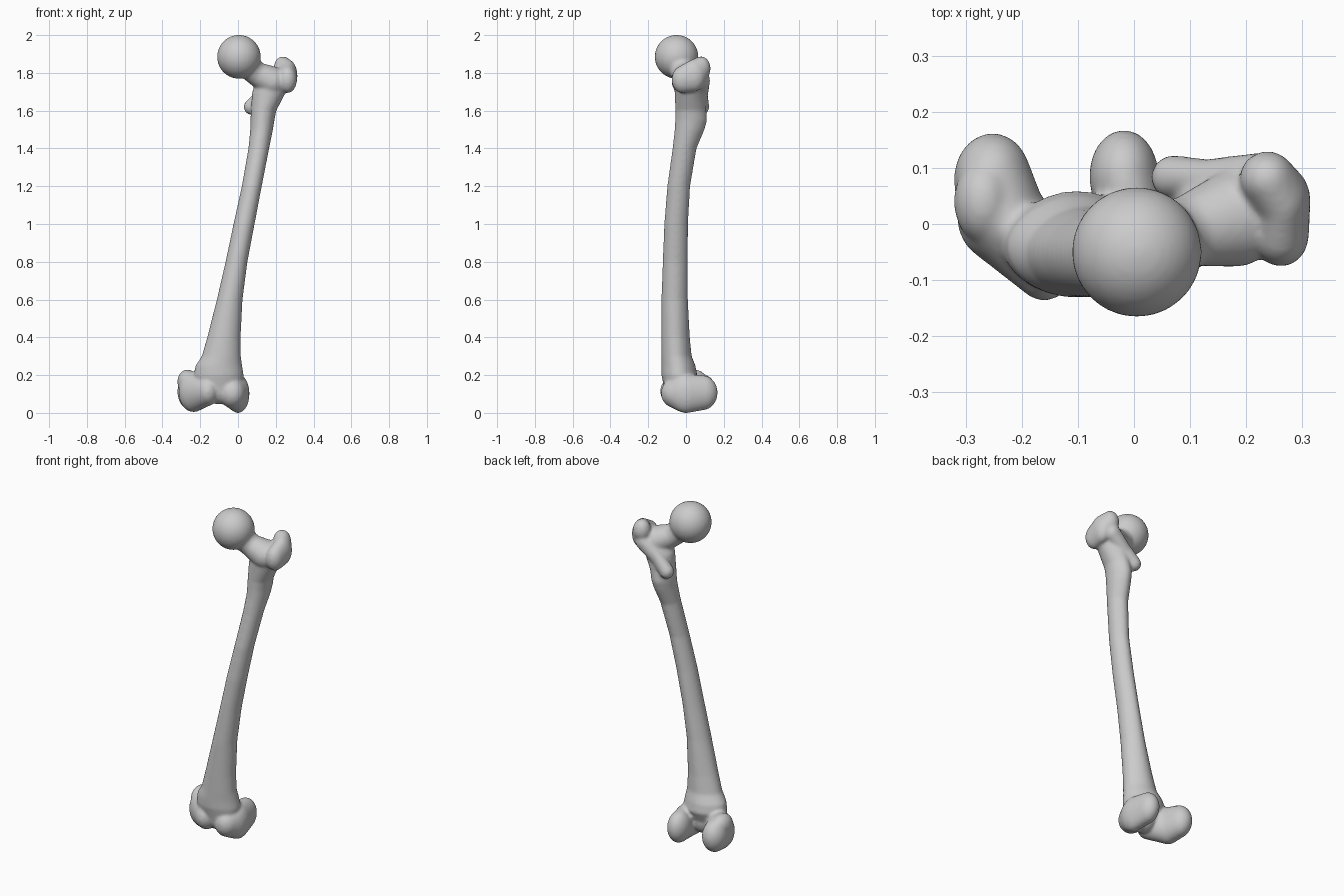
import bpy, bmesh, math
from mathutils import Vector, Matrix

bone = bpy.data.materials.new("bone_grey")
bone.diffuse_color = (0.6, 0.6, 0.6, 1)
bm = bmesh.new()


def blob(c, r):
    """Ellipsoid at c with radii r."""
    bmesh.ops.create_uvsphere(bm, u_segments=28, v_segments=18, radius=1,
                              matrix=Matrix.Translation(c) @ Matrix.Diagonal((*r, 1)))


def chain(*nodes, steps=7):
    """Row of overlapping ellipsoids blended from node to node."""
    for (c0, r0), (c1, r1) in zip(nodes, nodes[1:]):
        for i in range(steps + 1):
            t = i / steps
            blob(Vector(c0).lerp(Vector(c1), t), Vector(r0).lerp(Vector(r1), t))


def loft(sections, n=40):
    """Skin through sections (z, x min, x max, y min, y max), narrowed to a ridge at the back."""
    rings = []
    for z, x0, x1, y0, y1 in sections:
        ring = []
        for i in range(n):
            a = math.tau * i / n
            s = math.sin(a)
            pinch = 1 - 0.15 * max(s, 0) ** 2
            ring.append(bm.verts.new(((x0 + x1) / 2 + (x1 - x0) / 2 * math.cos(a) * pinch,
                                      (y0 + y1) / 2 + (y1 - y0) / 2 * s, z)))
        rings.append(ring)
    for a, b in zip(rings, rings[1:]):
        for i in range(n):
            j = (i + 1) % n
            bm.faces.new((a[i], a[j], b[j], b[i]))
    bm.faces.new(rings[0][::-1])
    bm.faces.new(rings[-1])


# Shaft, leaning outwards and bowed forwards
loft([(0.13, -0.22, 0.02, -0.115, 0.03),
      (0.20, -0.235, 0.03, -0.130, 0.06),
      (0.25, -0.225, 0.022, -0.131, 0.05),
      (0.30, -0.192, 0.015, -0.131, 0.03),
      (0.40, -0.163, 0.014, -0.131, 0.020),
      (0.60, -0.112, 0.024, -0.130, 0.010),
      (0.80, -0.066, 0.050, -0.123, 0.009),
      (1.00, -0.024, 0.088, -0.115, 0.011),
      (1.20, 0.020, 0.126, -0.099, 0.022),
      (1.40, 0.055, 0.165, -0.071, 0.056),
      (1.50, 0.065, 0.185, -0.060, 0.098),
      (1.55, 0.066, 0.193, -0.057, 0.112),
      (1.60, 0.068, 0.203, -0.056, 0.108),
      (1.70, 0.075, 0.255, -0.060, 0.100),
      (1.78, 0.110, 0.270, -0.062, 0.085)])

# Ball head and neck
blob((0.005, -0.05, 1.885), (0.116, 0.116, 0.116))
chain(((0.03, -0.04, 1.86), (0.07, 0.07, 0.07)),
      ((0.10, -0.012, 1.793), (0.062, 0.064, 0.064)),
      ((0.18, 0.01, 1.755), (0.08, 0.087, 0.08)))

# Large outer knob, then the crest running down to the small inner knob
chain(((0.262, -0.02, 1.765), (0.05, 0.056, 0.072)),
      ((0.265, 0.04, 1.785), (0.05, 0.065, 0.085)),
      ((0.238, 0.08, 1.823), (0.05, 0.05, 0.065)))
chain(((0.225, 0.08, 1.76), (0.045, 0.048, 0.05)),
      ((0.13, 0.08, 1.68), (0.036, 0.036, 0.045)),
      ((0.070, 0.083, 1.62), (0.040, 0.040, 0.042)))

# Outer condyle
chain(((-0.03, -0.055, 0.105), (0.07, 0.078, 0.08)),
      ((0.0, 0.0, 0.102), (0.061, 0.09, 0.103)),
      ((-0.018, 0.085, 0.107), (0.062, 0.083, 0.093)))
# Inner condyle with its side bulge
chain(((-0.16, -0.06, 0.115), (0.06, 0.077, 0.077)),
      ((-0.235, 0.01, 0.112), (0.08, 0.08, 0.108)),
      ((-0.252, 0.08, 0.112), (0.069, 0.082, 0.094)))
blob((-0.268, 0.04, 0.165), (0.053, 0.075, 0.065))
# Shallow groove between the condyles
blob((-0.10, -0.04, 0.13), (0.08, 0.075, 0.085))

bmesh.ops.recalc_face_normals(bm, faces=bm.faces)
mesh = bpy.data.meshes.new("thigh_bone")
bm.to_mesh(mesh)
bm.free()
mesh.materials.append(bone)
obj = bpy.data.objects.new("thigh_bone", mesh)
bpy.context.collection.objects.link(obj)

# Fuse the parts into one smooth skin
remesh = obj.modifiers.new("fuse", 'REMESH')
remesh.mode = 'VOXEL'
remesh.voxel_size = 0.008
remesh.use_smooth_shade = True
soften = obj.modifiers.new("soften", 'SMOOTH')
soften.factor = 0.5
soften.iterations = 8
